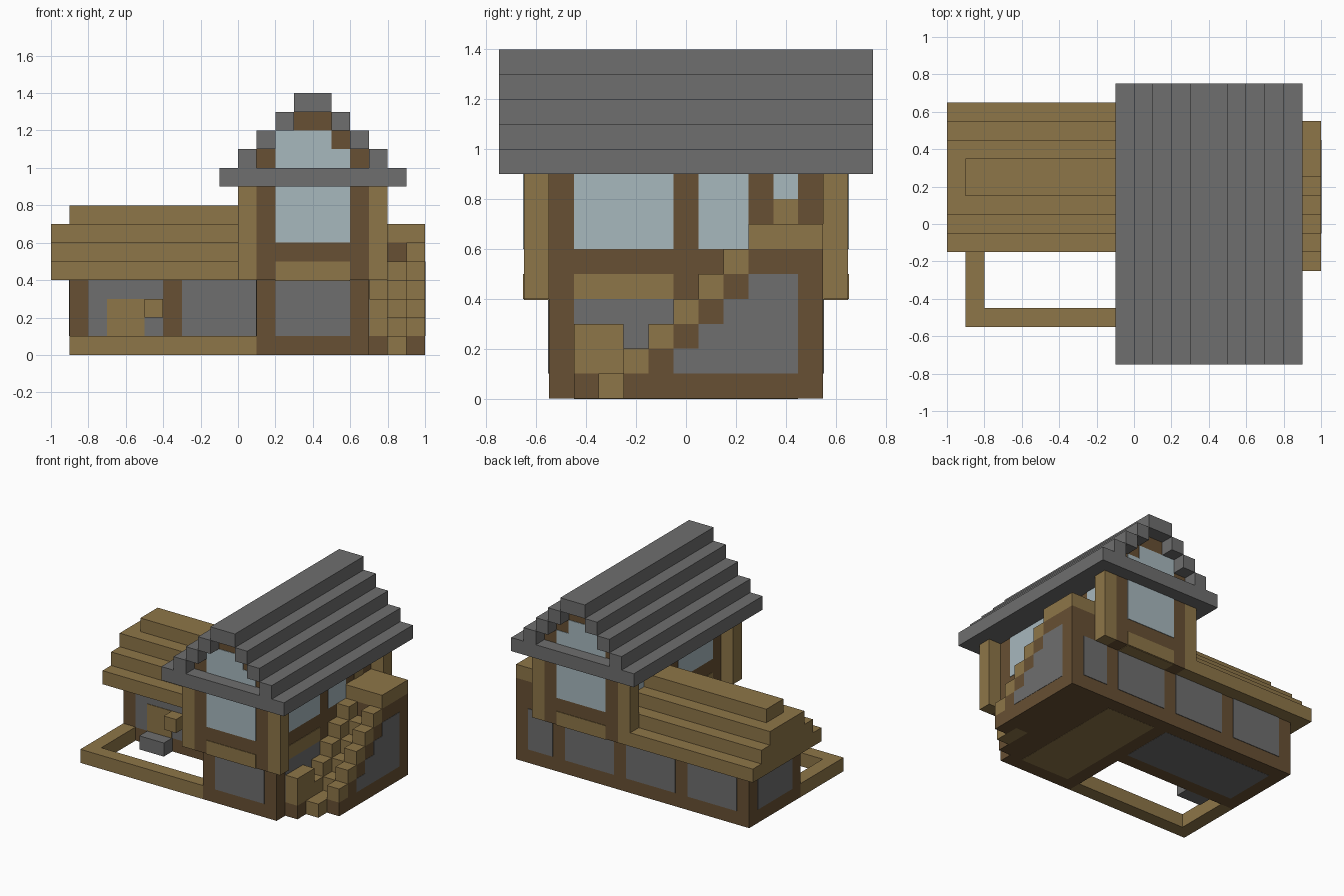
import bpy
import bmesh
from mathutils import Vector

cube = bpy.data.objects.get("Cube")
if cube:
    bpy.data.objects.remove(cube, do_unlink=True)


def material(name, rgb):
    m = bpy.data.materials.new(name)
    m.use_nodes = True
    m.diffuse_color = (*rgb, 1)
    m.node_tree.nodes["Principled BSDF"].inputs["Base Color"].default_value = (*rgb, 1)
    return m


WOOD = material("light wood", (0.27, 0.18, 0.065))
DARK = material("dark wood", (0.136, 0.08, 0.033))
STONE = material("grey stone", (0.156, 0.156, 0.156))
GLASS = material("pale glass", (0.39, 0.48, 0.515))
THIN = 0.004


def box(name, x, y, z, mat):
    """Box from its (low, high) extent on each axis."""
    bm = bmesh.new()
    bmesh.ops.create_cube(bm, size=1)
    for v in bm.verts:
        v.co = Vector([(a + b) / 2 + c * (b - a) for (a, b), c in zip((x, y, z), v.co)])
    me = bpy.data.meshes.new(name)
    bm.to_mesh(me)
    bm.free()
    me.materials.append(mat)
    ob = bpy.data.objects.new(name, me)
    bpy.context.collection.objects.link(ob)
    return ob


def plate_x(name, x, y, z, mat):
    box(name, (x - THIN, x + THIN), y, z, mat)


def plate_y(name, y, x, z, mat):
    box(name, x, (y - THIN, y + THIN), z, mat)


# Walls of the house, its overhanging upper floor and the side wing
box("house_base", (0.1, 0.7), (-0.55, 0.55), (0, 0.4), DARK)
box("upper_floor", (0.1, 0.7), (-0.65, 0.65), (0.4, 0.9), DARK)
box("wing_walls", (-0.9, 0.1), (-0.05, 0.55), (0, 0.4), DARK)

# Corner posts, ledges, main windows and gables at both ends
for s, end in ((-1, "front"), (1, "back")):
    wall = s * 0.65
    for x in (0, 0.7):
        box(end + "_corner_post", (x, x + 0.1), sorted((s * 0.55, wall)), (0.4, 0.9), WOOD)
    plate_y(end + "_ledge", wall, (0.2, 0.6), (0.4, 0.5), WOOD)
    box(end + "_ledge_underside", (0.2, 0.6), sorted((s * 0.55, wall)), (0.4 - THIN, 0.4), WOOD)
    plate_y(end + "_window", wall, (0.2, 0.6), (0.6, 0.9), GLASS)
    plate_y(end + "_gable_window", wall, (0.2, 0.6), (1.0, 1.1), GLASS)
    plate_y(end + "_gable_window_top", wall, (0.2, 0.5), (1.1, 1.2), GLASS)

# Stepped roof over a stepped gable core
box("roof_slab", (-0.1, 0.9), (-0.75, 0.75), (0.9, 1.0), STONE)
for k in range(3):
    z = (1 + k / 10, 1.1 + k / 10)
    box("gable_core", (0.1 + k / 10, 0.7 - k / 10), (-0.65, 0.65), z, DARK)
    for x in (k / 10, 0.7 - k / 10):
        box("roof_beam", (x, x + 0.1), (-0.75, 0.75), z, STONE)
box("roof_ridge", (0.3, 0.5), (-0.75, 0.75), (1.3, 1.4), STONE)

# Stepped wooden roof of the wing
for k in range(4):
    left = -0.9 if k == 3 else -1.0
    box("wing_roof", (left, 0.1), (-0.15 + k / 10, 0.65 - k / 10), (0.4 + k / 10, 0.5 + k / 10), WOOD)

# Stone panels in the lower walls
low = (0.1, 0.4)
plate_y("front_panel", -0.55, (0.2, 0.6), low, STONE)
for x in ((-0.8, -0.4), (-0.3, 0.1)):
    plate_y("wing_front_panel", -0.05, x, low, STONE)
for x in ((-0.8, -0.4), (-0.3, 0.1), (0.2, 0.6), (0.7, 0.9)):
    plate_y("back_panel", 0.55, x, low, STONE)
plate_x("wing_end_panel", -0.9, (0.05, 0.45), low, STONE)

# Side walls: panel, ledge and windows
for x, side in ((0.1, "right"), (0.7, "left")):
    plate_x(side + "_panel", x, (-0.45, -0.05), low, STONE)
    plate_x(side + "_ledge", x, (-0.45, -0.05), (0.4, 0.5), WOOD)
    plate_x(side + "_window", x, (-0.45, -0.05), (0.6, 0.9), GLASS)
plate_x("right_rear_window", 0.1, (0.05, 0.45), (0.6, 0.9), GLASS)
plate_x("left_rear_window", 0.7, (0.05, 0.25), (0.6, 0.9), GLASS)
plate_x("landing_door", 0.7, (0.35, 0.45), (0.7, 0.8), WOOD)
plate_x("landing_door_pane", 0.7, (0.35, 0.45), (0.8, 0.9), GLASS)

# Outside stairs between two stepped rails
for k in range(5):
    y = (-0.25 + k / 10, -0.15 + k / 10)
    top = 0.2 + k / 10
    for x in (0.7, 0.8, 0.9):
        name, h = ("stair_tread", top - 0.1) if x == 0.8 else ("stair_rail", top)
        if h > 0.15:
            box("stair_wall", (x, x + 0.1), y, (0, h - 0.1), DARK)
        box(name, (x, x + 0.1), y, (h - 0.1, h), WOOD)
box("landing_wall", (0.7, 1.0), (0.25, 0.55), (0, 0.6), DARK)
box("landing", (0.7, 1.0), (0.25, 0.55), (0.6, 0.7), WOOD)
for k in range(4):
    far = 0.45 if k == 3 else 0.05 + k / 10
    plate_x("stair_panel", 1.0 - THIN / 2, (-0.05 + k / 10, far), (0.1, 0.2 + k / 10), STONE)
box("first_step", (0.8, 0.9), (-0.35, -0.25), (0, 0.1), WOOD)
for y in (-0.45, -0.35):
    box("stair_post_foot", (0.7, 0.8), (y, y + 0.1), (0, 0.1), DARK)
    box("stair_post", (0.7, 0.8), (y, y + 0.1), (0.1, 0.3), WOOD)

# Front door of the wing, lamp, doorstep and yard border
plate_y("front_door", -0.05 - THIN, (-0.7, -0.5), (0.1, 0.3), WOOD)
box("door_lamp", (-0.5, -0.4), (-0.15, -0.05), (0.2, 0.3), WOOD)
box("doorstep", (-0.7, -0.5), (-0.15, -0.05), (0, 0.1), STONE)
box("yard_side_border", (-0.9, -0.8), (-0.55, -0.05), (0, 0.1), WOOD)
box("yard_front_border", (-0.8, 0.1), (-0.55, -0.45), (0, 0.1), WOOD)

# Floors seen from beneath
box("wing_floor", (-0.8, 0.1), (0.05, 0.45), (-0.001, THIN), STONE)
box("house_floor", (0.2, 0.6), (-0.45, 0.45), (-0.001, THIN), WOOD)
